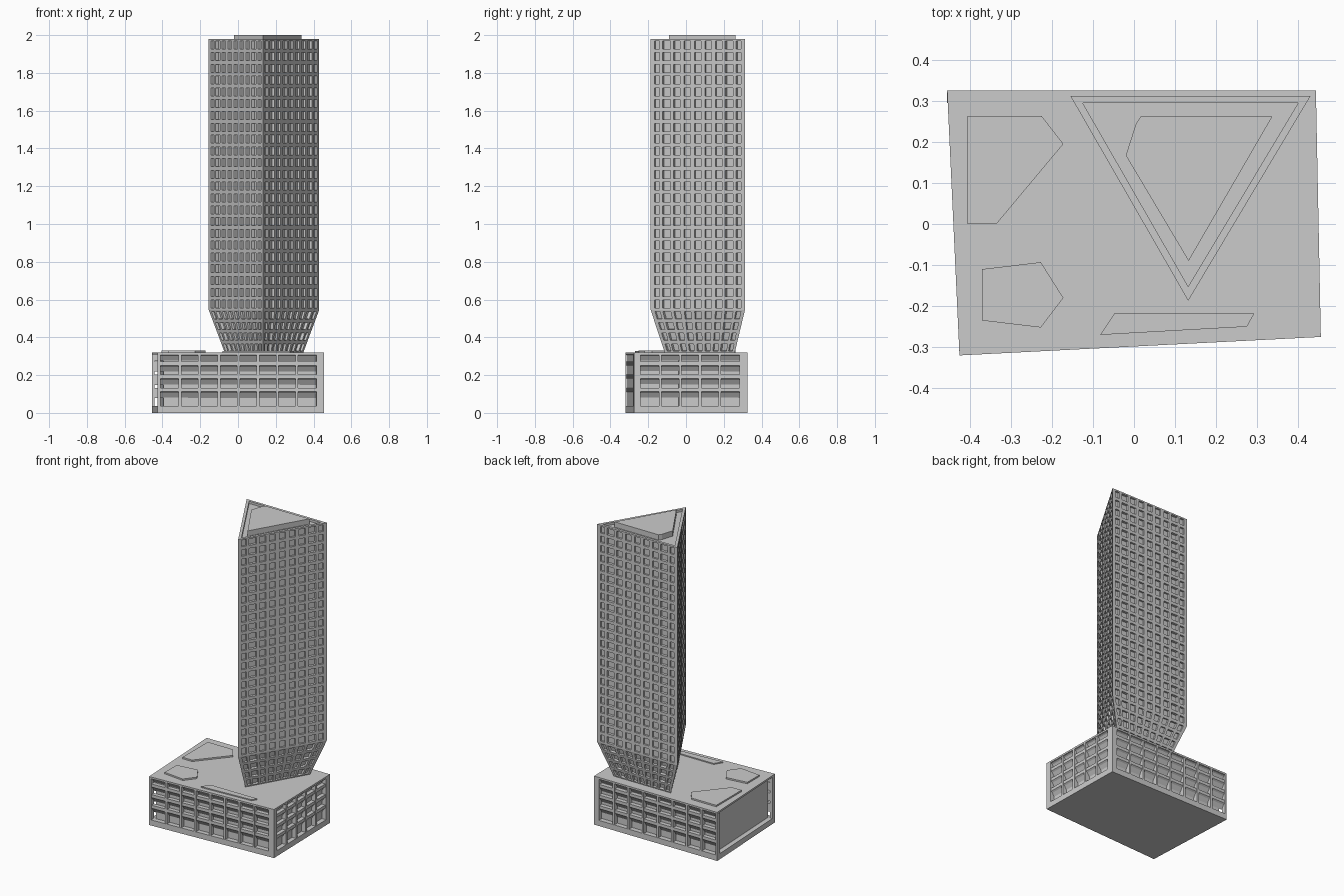
import bpy, bmesh
from mathutils import Vector

if "Cube" in bpy.data.objects:
    bpy.data.objects.remove(bpy.data.objects["Cube"])


def finish(bm, name):
    bmesh.ops.remove_doubles(bm, verts=bm.verts, dist=0.00005)
    bmesh.ops.recalc_face_normals(bm, faces=bm.faces)
    me = bpy.data.meshes.new(name)
    bm.to_mesh(me)
    bm.free()
    ob = bpy.data.objects.new(name, me)
    bpy.context.collection.objects.link(ob)
    return ob


def quad(bm, *pts):
    bm.faces.new([bm.verts.new(p) for p in pts])


def loft(bm, a, b):
    """Closed solid between two matching outlines."""
    va = [bm.verts.new(p) for p in a]
    vb = [bm.verts.new(p) for p in b]
    bm.faces.new(va[::-1])
    bm.faces.new(vb)
    for i in range(len(a)):
        j = (i + 1) % len(a)
        bm.faces.new((va[i], va[j], vb[j], vb[i]))


def prism(name, pts, z0, z1):
    bm = bmesh.new()
    loft(bm, [(x, y, z0) for x, y in pts], [(x, y, z1) for x, y in pts])
    return finish(bm, name)


def bar(bm, p, q, s0, s1, profile):
    """Sweep a (depth, z) profile along the wall p-q from s0 to s1."""
    p, q = Vector((*p, 0)), Vector((*q, 0))
    d = (q - p).normalized()
    inward = Vector((-d.y, d.x, 0))
    ends = [[p + d * s + inward * dep + Vector((0, 0, z)) for dep, z in profile]
            for s in (s0, s1)]
    loft(bm, *ends)


# Podium: base, roof slab, recessed core
site = [(-.425, -.32), (.455, -.275), (.443, .325), (-.455, .325)]
core = [(-.395, -.288), (.425, -.245), (.413, .293), (-.422, .293)]
prism("podium_base", site, 0, .037)
prism("podium_core", core, .037, .308)
prism("podium_roof", site, .308, .32)


def box_profile(d0, d1, z0, z1):
    return [(d0, z0), (d1, z0), (d1, z1), (d0, z1)]


# Podium facades: corner posts, fins and sloped spandrels
def podium_facade(name, p, q, m0, m1, bays, depth=.03):
    length = (Vector(q) - Vector(p)).length
    bm = bmesh.new()
    bar(bm, p, q, 0, m0, box_profile(0, depth, .037, .308))
    bar(bm, p, q, length - m1, length, box_profile(0, depth, .037, .308))
    step = (length - m0 - m1) / bays
    for i in range(1, bays):
        s = m0 + i * step
        bar(bm, p, q, s - .007, s + .007, box_profile(.001, .034, .037, .308))
    if bays > 1:
        for z in (.318, .262, .192, .122):
            top = min(z + .01, .308)
            low = min(z - .01, .306)
            bar(bm, p, q, m0, length - m1,
                [(.005, top), (.005, low), (.015, z - .018),
                 (.032, z - .044), (.032, top)])
    finish(bm, name)


podium_facade("podium_front_grid", site[0], site[1], .015, .04, 8)
podium_facade("podium_right_grid", site[1], site[2], .035, .042, 5)
podium_facade("podium_back_grid", site[2], site[3], .035, .012, 8)
podium_facade("podium_left_frame", site[3], site[0], .012, .015, 1, .008)

# Raised pads on the podium roof
prism("roof_pad_back", [(-.405, 0), (-.335, 0), (-.172, .195), (-.225, .263), (-.405, .263)], .32, .33)
prism("roof_pad_front", [(-.37, -.235), (-.227, -.252), (-.172, -.18), (-.227, -.093), (-.37, -.11)], .32, .33)
prism("roof_pad_strip", [(-.082, -.27), (.275, -.25), (.293, -.218), (-.048, -.218)], .32, .327)


# Tower: triangular shaft above a flared neck, with recessed windows
def window_wall(bm, p0, q0, z0, p1, q1, z1, rows, cols=9):
    a, b = Vector((*p0, z0)), Vector((*q0, z0))
    c, d = Vector((*p1, z1)), Vector((*q1, z1))
    n = (b - a).cross(c - a).normalized()

    def at(u, v):
        return a.lerp(b, u / cols).lerp(c.lerp(d, u / cols), v / rows)

    for r in range(rows):
        for k in range(cols):
            wide = k in (1, cols - 2)
            end = k in (0, cols - 1)
            w = .38 if wide else .24 if end else .31
            h = .34
            depth = .017 if wide else .012
            off = .1 if k == 0 else -.1 if k == cols - 1 else 0
            u, v = k + .5 + off, r + .5
            outer = [at(k, r), at(k + 1, r), at(k + 1, r + 1), at(k, r + 1)]
            inner = [at(u - w, v - h), at(u + w, v - h), at(u + w, v + h), at(u - w, v + h)]
            pane = [x - n * depth for x in inner]
            for i in range(4):
                j = (i + 1) % 4
                quad(bm, outer[i], outer[j], inner[j], inner[i])
                quad(bm, inner[i], inner[j], pane[j], pane[i])
            quad(bm, *pane)


shaft = [(-.155, .312), (.132, -.187), (.43, .312)]
neck = [(-.07, .258), (.132, -.112), (.345, .258)]
rim = [(-.125, .295), (.132, -.152), (.4, .295)]
TOP, ROOF, WAIST, FOOT = 1.98, 1.965, .545, .318
bm = bmesh.new()
for i in range(3):
    j = (i + 1) % 3
    window_wall(bm, neck[i], neck[j], FOOT, shaft[i], shaft[j], WAIST, 4)
    window_wall(bm, shaft[i], shaft[j], WAIST, shaft[i], shaft[j], TOP, 23)
    # parapet
    quad(bm, (*shaft[i], TOP), (*shaft[j], TOP), (*rim[j], TOP), (*rim[i], TOP))
    quad(bm, (*rim[i], TOP), (*rim[j], TOP), (*rim[j], ROOF), (*rim[i], ROOF))
quad(bm, *[(*p, ROOF) for p in rim])
quad(bm, *[(*p, FOOT) for p in neck[::-1]])
finish(bm, "tower")

# Plant room on the tower roof
prism("plant_room", [(-.02, .167), (.133, -.09), (.337, .262), (.017, .262), (.005, .245)], ROOF, 2.0)
